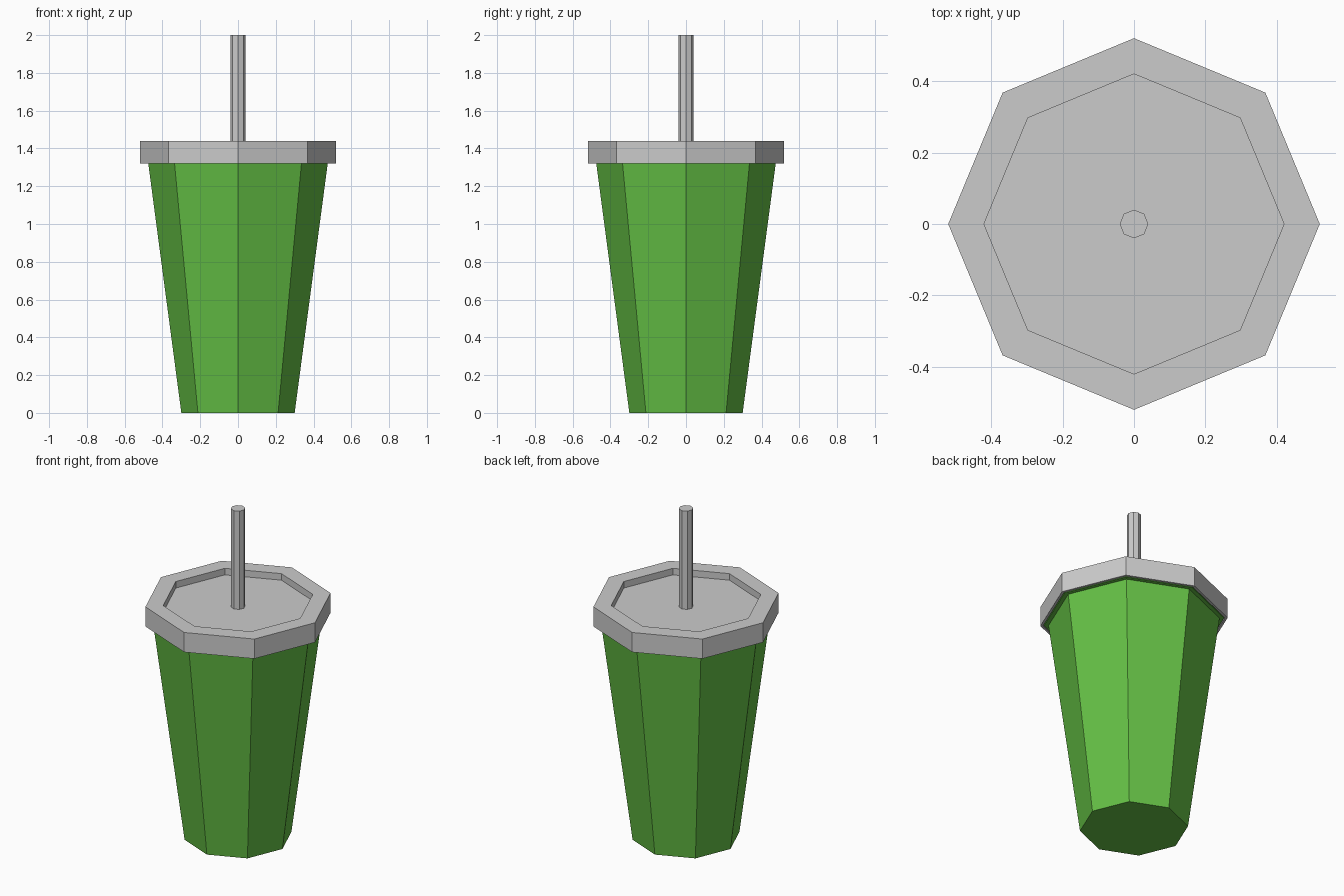
import bpy, bmesh
from math import cos, sin, pi

if "Cube" in bpy.data.objects:
    bpy.data.objects.remove(bpy.data.objects["Cube"])

SIDES = 8


def lathe(name, profile, cap_start=True, cap_end=True):
    """Turn (radius, z) points into a flat-faced octagonal solid."""
    bm = bmesh.new()
    rings = [[bm.verts.new((r * cos(2 * pi * i / SIDES), r * sin(2 * pi * i / SIDES), z))
              for i in range(SIDES)] for r, z in profile]
    for low, high in zip(rings, rings[1:]):
        for i in range(SIDES):
            j = (i + 1) % SIDES
            bm.faces.new((low[i], low[j], high[j], high[i]))
    if cap_start:
        bm.faces.new(rings[0][::-1])
    if cap_end:
        bm.faces.new(rings[-1])
    bmesh.ops.recalc_face_normals(bm, faces=bm.faces)
    mesh = bpy.data.meshes.new(name)
    bm.to_mesh(mesh)
    bm.free()
    obj = bpy.data.objects.new(name, mesh)
    bpy.context.collection.objects.link(obj)
    return obj


# Tapered cup with a lip tucked into the lid
cup = lathe("cup", [(0.30, 0), (0.475, 1.32), (0.50, 1.32), (0.50, 1.36)])
green = bpy.data.materials.new("green")
green.diffuse_color = (0.13, 0.53, 0.06, 1)
green.use_nodes = True
green.node_tree.nodes["Principled BSDF"].inputs["Base Color"].default_value = green.diffuse_color
cup.data.materials.append(green)

# Lid: hollow underside, overhanging rim, recessed top
lathe("lid", [(0.505, 1.37), (0.505, 1.32), (0.52, 1.32), (0.52, 1.44),
              (0.42, 1.44), (0.42, 1.40)])

# Straw standing on the recessed top
lathe("straw", [(0.04, 1.40), (0.04, 2.0)], cap_start=False)
